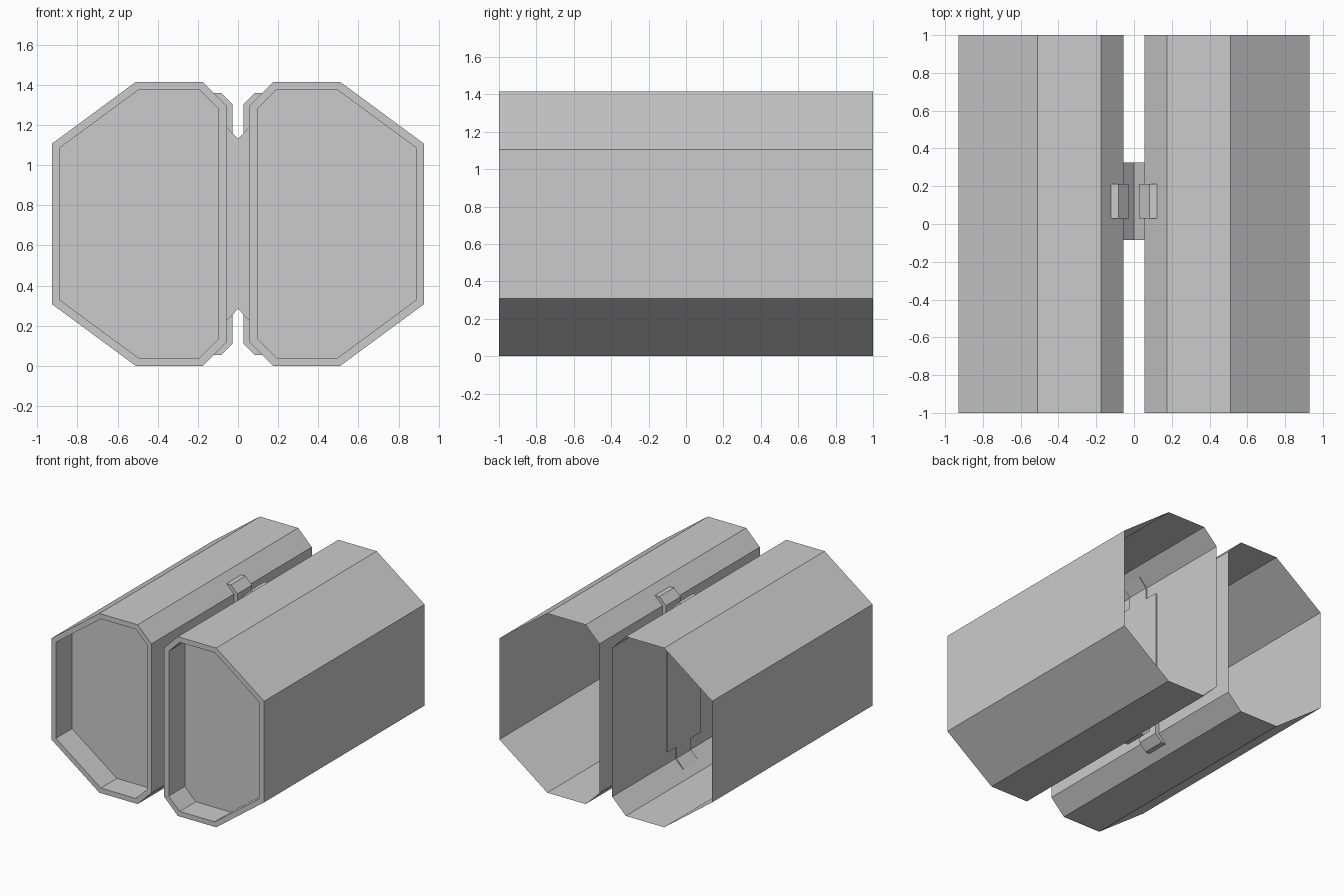
import bpy, bmesh
from mathutils import Vector

if "Cube" in bpy.data.objects:
    bpy.data.objects.remove(bpy.data.objects["Cube"])

HEIGHT = 1.414


def make_object(name, bm):
    bmesh.ops.recalc_face_normals(bm, faces=bm.faces[:])
    mesh = bpy.data.meshes.new(name)
    bm.to_mesh(mesh)
    bm.free()
    obj = bpy.data.objects.new(name, mesh)
    bpy.context.collection.objects.link(obj)
    return obj


def inset(points, d):
    """Offset a convex counter-clockwise profile inward by d."""
    out = []
    n = len(points)
    for i in range(n):
        p0, p1, p2 = (Vector(points[j % n]) for j in (i - 1, i, i + 1))
        a, b = (p1 - p0).normalized(), (p2 - p1).normalized()
        na, nb = Vector((-a.y, a.x)), Vector((-b.y, b.x))
        out.append(p1 + (na + nb) * d / (1 + na.dot(nb)))
    return out


def loft(bm, sections, cap_first, cap_last):
    """Join (profile, y) sections with quads."""
    rings = [[bm.verts.new((x, y, z)) for x, z in prof] for prof, y in sections]
    for r0, r1 in zip(rings, rings[1:]):
        for i in range(len(r0)):
            j = (i + 1) % len(r0)
            bm.faces.new((r0[i], r0[j], r1[j], r1[i]))
    if cap_first:
        bm.faces.new(rings[0])
    if cap_last:
        bm.faces.new(rings[-1])


def flip_z(profile):
    return [(x, HEIGHT - z) for x, z in reversed(profile)]


# tanks: thin octagonal shells, open at the back, recessed panel at the front
tank_profile = [(0.175, 0), (0.51, 0), (0.928, 0.308), (0.928, HEIGHT - 0.308),
                (0.51, HEIGHT), (0.175, HEIGHT), (0.056, HEIGHT - 0.119), (0.056, 0.119)]
rim = inset(tank_profile, 0.04)

# clips: small bent blocks over the inner chamfers
clip_profile = [(0.13, 1.36), (0.083, 1.36), (0.027, 1.304), (0.027, 1.15),
                (0.066, 1.15), (0.066, 1.29)]

for side, s in (("right", 1), ("left", -1)):
    def mirrored(p):
        return [(x * s, z) for x, z in p]

    bm = bmesh.new()
    loft(bm, [(mirrored(tank_profile), 1), (mirrored(tank_profile), -1),
              (mirrored(rim), -1), (mirrored(rim), -0.8)], False, True)
    make_object(side + "_tank", bm)

    for level, prof in (("upper", clip_profile), ("lower", flip_z(clip_profile))):
        bm = bmesh.new()
        loft(bm, [(mirrored(prof), 0.03), (mirrored(prof), 0.213)], True, True)
        make_object(f"{side}_{level}_clip", bm)

# connector block between the tanks, notched at top and bottom
notch = [(-0.066, 1.2), (0, 1.13), (0.066, 1.2)]
bm = bmesh.new()
prof = notch + flip_z(notch)
loft(bm, [(prof, -0.085), (prof, 0.325)], True, True)
make_object("connector", bm)
